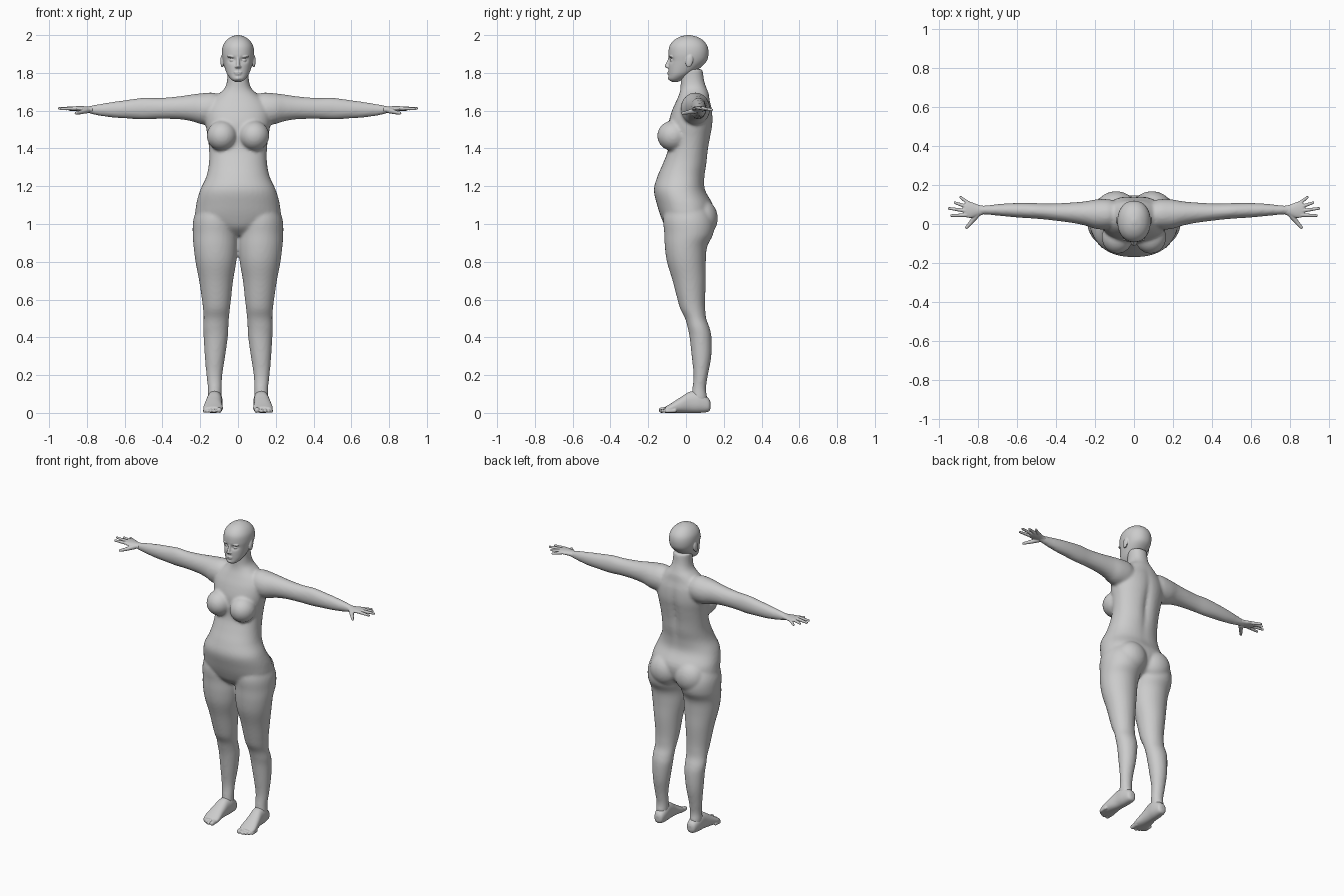
import bpy, bmesh, math
from mathutils import Vector, Matrix


def loft(bm, rows, axis, steps=5, n=40, e=2.0):
    """Skin through ellipses; each row = (t along axis, centre a, centre b, radius a, radius b)."""
    P = [Vector(r) for r in rows]
    P = [P[0]] + P + [P[-1]]
    path = []
    for i in range(1, len(P) - 2):
        a, b, c, d = P[i - 1:i + 3]
        for k in range(steps):
            u = k / steps
            path.append(0.5 * (2 * b + (c - a) * u + (2 * a - 5 * b + 4 * c - d) * u ** 2
                               + (3 * b - a - 3 * c + d) * u ** 3))
    path.append(P[-1])
    rings = []
    for t, ca, cb, ra, rb in path:
        ring = []
        for j in range(n):
            w = 2 * math.pi * j / n
            c, s = math.cos(w), math.sin(w)
            co = [ca + ra * math.copysign(abs(c) ** (2 / e), c),
                  cb + rb * math.copysign(abs(s) ** (2 / e), s)]
            co.insert(axis, t)
            ring.append(bm.verts.new(co))
        rings.append(ring)
    for r, q in zip(rings, rings[1:]):
        for j in range(n):
            bm.faces.new((r[j], r[(j + 1) % n], q[(j + 1) % n], q[j]))
    bm.faces.new(rings[0])
    bm.faces.new(rings[-1])


def blob(bm, c, r, tilt=0.0):
    m = Matrix.Translation(c) @ Matrix.Rotation(tilt, 4, 'X') @ Matrix.Diagonal((*r, 1))
    bmesh.ops.create_icosphere(bm, subdivisions=4, radius=1, matrix=m)


def digit(bm, a, b, ra, rb):
    """Rounded tapering finger or toe from a to b."""
    a, b = Vector(a), Vector(b)
    m = Matrix.Translation((a + b) / 2) @ (b - a).to_track_quat('Z', 'Y').to_matrix().to_4x4()
    bmesh.ops.create_cone(bm, cap_ends=True, segments=16, radius1=ra, radius2=rb,
                          depth=(b - a).length, matrix=m)
    blob(bm, a, (ra,) * 3)
    blob(bm, b, (rb,) * 3)


def mirror(bm):
    g = bmesh.ops.duplicate(bm, geom=bm.verts[:] + bm.edges[:] + bm.faces[:])["geom"]
    for v in g:
        if isinstance(v, bmesh.types.BMVert):
            v.co.x *= -1


def dent(bm, c, r, push):
    for v in bm.verts:
        d = sum(((v.co[i] - c[i]) / r[i]) ** 2 for i in range(3))
        v.co += Vector(push) * math.exp(-d)


def finish(name, bm, voxel, smooth):
    bmesh.ops.recalc_face_normals(bm, faces=bm.faces[:])
    me = bpy.data.meshes.new(name)
    bm.to_mesh(me)
    bm.free()
    ob = bpy.data.objects.new(name, me)
    bpy.context.collection.objects.link(ob)
    rm = ob.modifiers.new("fuse", 'REMESH')
    rm.mode, rm.voxel_size, rm.use_smooth_shade = 'VOXEL', voxel, True
    sm = ob.modifiers.new("soften", 'SMOOTH')
    sm.factor, sm.iterations = 0.5, smooth


# Body: legs, arms, bust and seat on one side, mirrored, then the torso with neck
bm = bmesh.new()
loft(bm, [(1.12, .11, 0, .09, .10), (1.03, .118, .012, .117, .132), (.95, .12, .015, .12, .13),
          (.88, .119, .0, .116, .112), (.8, .117, .002, .108, .103), (.7, .116, .017, .09, .088),
          (.6, .114, .028, .077, .073), (.55, .114, .036, .071, .066), (.5, .115, .051, .067, .056),
          (.45, .118, .067, .067, .058), (.4, .118, .077, .064, .058), (.3, .122, .082, .054, .052),
          (.2, .125, .078, .042, .038), (.13, .123, .07, .037, .036), (.08, .124, .07, .037, .042),
          (.04, .124, .07, .03, .035)], 2)
loft(bm, [(.04, .05, 1.60, .05, .05), (.12, .05, 1.61, .075, .083), (.19, .05, 1.61, .076, .082),
          (.25, .054, 1.615, .062, .07), (.32, .058, 1.615, .052, .06), (.42, .062, 1.612, .043, .055),
          (.5, .067, 1.611, .04, .057), (.58, .07, 1.608, .038, .05), (.66, .072, 1.605, .033, .042),
          (.74, .072, 1.604, .025, .03), (.79, .071, 1.605, .022, .019), (.81, .07, 1.606, .02, .014)], 0)
blob(bm, (.085, -.068, 1.467), (.08, .084, .08))
blob(bm, (.092, .085, 1.03), (.1, .083, .1))
mirror(bm)
loft(bm, [(.94, .0, .0, .06, .06), (.98, .0, .005, .15, .11), (1.03, .0, .005, .22, .135),
          (1.1, .0, -.005, .222, .148), (1.18, .0, -.034, .2, .136), (1.25, .0, -.026, .168, .126),
          (1.32, .0, -.005, .154, .117), (1.39, .0, .012, .153, .108), (1.46, .0, .02, .16, .112),
          (1.53, .0, .025, .172, .118), (1.60, .0, .033, .172, .107), (1.65, .0, .038, .145, .09),
          (1.69, .0, .043, .1, .078), (1.72, .0, .04, .07, .069), (1.76, .0, .034, .058, .062),
          (1.82, .0, .03, .056, .058)], 2, e=2.2)
dent(bm, (0, .13, 1.42), (.025, .06, .17), (0, -.016, 0))
finish("body", bm, .009, 5)

# Head: skull with eye sockets, then paired and central features
bm = bmesh.new()
loft(bm, [(1.752, 0, -.058, .015, .015), (1.765, 0, -.054, .036, .037), (1.79, 0, -.034, .056, .058),
          (1.82, 0, -.013, .068, .08), (1.86, 0, .008, .079, .1), (1.90, 0, .013, .085, .106),
          (1.94, 0, .013, .081, .101), (1.97, 0, .013, .064, .08), (1.99, 0, .013, .038, .048),
          (2.0, 0, .013, .008, .01)], 2, steps=6, n=72, e=2.15)
for s in (-1, 1):
    dent(bm, (s * .032, -.085, 1.869), (.02, .04, .014), (0, .014, 0))
feat = bmesh.new()
blob(feat, (.031, -.07, 1.867), (.014, .014, .01))
blob(feat, (.033, -.078, 1.886), (.024, .012, .006))
blob(feat, (.009, -.095, 1.832), (.008, .01, .007))
blob(feat, (.084, .018, 1.862), (.009, .019, .034), -.2)
mirror(feat)
loft(feat, [(1.824, 0, -.088, .008, .008), (1.834, 0, -.097, .011, .016), (1.85, 0, -.094, .009, .013),
            (1.87, 0, -.088, .008, .009), (1.89, 0, -.084, .009, .008)], 2)
blob(feat, (0, -.09, 1.803), (.022, .009, .005))
blob(feat, (0, -.088, 1.793), (.019, .01, .005))
blob(feat, (0, -.078, 1.772), (.021, .018, .014))
me = bpy.data.meshes.new("features")
feat.to_mesh(me)
feat.free()
bm.from_mesh(me)
bpy.data.meshes.remove(me)
finish("head", bm, .0035, 3)

# Hands: palm, four spread fingers and thumb
bm = bmesh.new()
loft(bm, [(.77, .071, 1.605, .022, .018), (.8, .07, 1.607, .029, .016), (.835, .072, 1.61, .041, .014),
          (.862, .073, 1.612, .038, .011), (.872, .072, 1.612, .025, .008)], 0)
for a, b in [((.845, .104, 1.609), (.888, .137, 1.604)), ((.858, .089, 1.612), (.917, .109, 1.609)),
             ((.862, .068, 1.613), (.947, .08, 1.612)), ((.858, .046, 1.612), (.935, .043, 1.610))]:
    digit(bm, a, b, .0105, .007)
digit(bm, (.80, .052, 1.602), (.832, .012, 1.592), .016, .011)
digit(bm, (.832, .012, 1.592), (.857, -.017, 1.587), .011, .008)
mirror(bm)
finish("hands", bm, .003, 3)

# Feet: heel to instep, then toes
bm = bmesh.new()
loft(bm, [(.13, .12, .04, .012, .016), (.118, .12, .042, .03, .036), (.07, .122, .056, .04, .056),
          (.02, .125, .056, .041, .056), (-.03, .13, .041, .046, .041), (-.08, .132, .025, .052, .025),
          (-.11, .132, .016, .046, .016)], 1, e=2.3)
for x, y, r in [(.1, -.13, .0145), (.125, -.132, .0105), (.144, -.124, .0105),
                (.161, -.113, .01), (.175, -.1, .0095)]:
    digit(bm, (x, y + .04, r + .003), (x, y, r), r * 1.1, r)
mirror(bm)
finish("feet", bm, .0035, 3)
